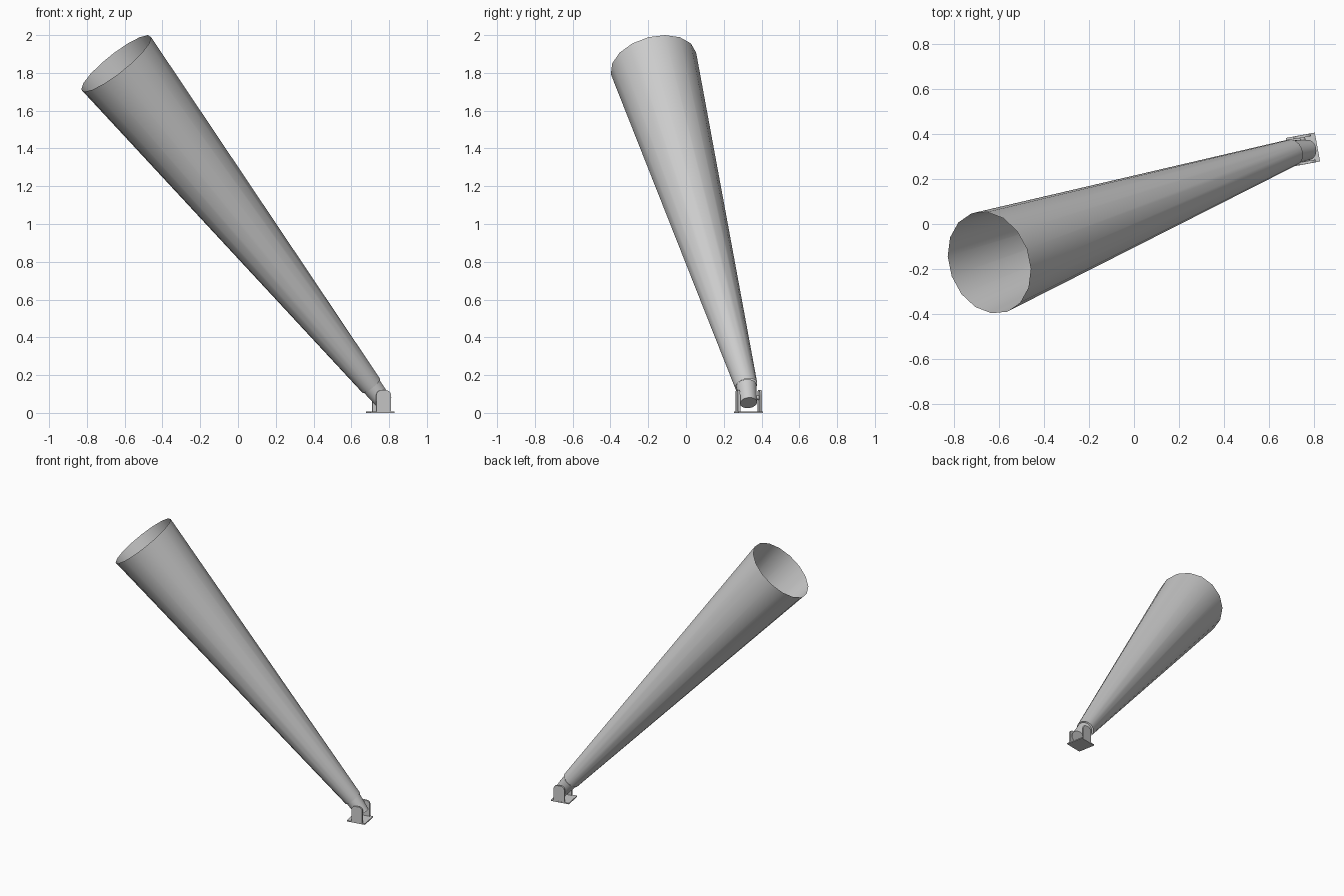
import bpy, bmesh
from math import radians
from mathutils import Vector, Matrix

cube = bpy.data.objects.get("Cube")
if cube:
    bpy.data.objects.remove(cube)


def material(name, rgb):
    m = bpy.data.materials.new(name)
    m.use_nodes = True
    m.diffuse_color = (*rgb, 1)
    m.node_tree.nodes["Principled BSDF"].inputs["Base Color"].default_value = (*rgb, 1)
    return m


grey = material("light grey", (0.6, 0.6, 0.6))


def finish(bm, name, matrix=Matrix(), smooth=False):
    mesh = bpy.data.meshes.new(name)
    bmesh.ops.recalc_face_normals(bm, faces=bm.faces)
    bm.transform(matrix)
    bm.to_mesh(mesh)
    bm.free()
    obj = bpy.data.objects.new(name, mesh)
    bpy.context.collection.objects.link(obj)
    mesh.materials.append(grey)
    if smooth:
        bpy.ops.object.select_all(action="DESELECT")
        obj.select_set(True)
        bpy.context.view_layer.objects.active = obj
        bpy.ops.object.shade_smooth_by_angle(angle=radians(40))
    return obj


def tube(name, start, end, r1, r2, sides, caps):
    """Tapered round part running from start to end."""
    axis = end - start
    bm = bmesh.new()
    bmesh.ops.create_cone(bm, cap_ends=caps, segments=sides,
                          radius1=r1, radius2=r2, depth=axis.length)
    turn = axis.to_track_quat("Z", "Y").to_matrix().to_4x4()
    return finish(bm, name, Matrix.Translation((start + end) / 2) @ turn, True)


def box(name, size, centre, frame, round_top=0):
    bm = bmesh.new()
    bmesh.ops.create_cube(bm, size=1)
    bmesh.ops.scale(bm, vec=size, verts=bm.verts)
    if round_top:
        edges = [e for e in bm.edges if all(v.co.z > 0 for v in e.verts)
                 and abs(e.verts[0].co.x - e.verts[1].co.x) < 1e-5]
        bmesh.ops.bevel(bm, geom=edges, offset=round_top, segments=5,
                        profile=0.5, affect="EDGES")
    return finish(bm, name, frame @ Matrix.Translation(centre), bool(round_top))


# Base plate and the two yoke ears share one turned frame
frame = Matrix.Translation((0.753, 0.331, 0)) @ Matrix.Rotation(radians(10.5), 4, "Z")
box("base_plate", (0.131, 0.131, 0.008), (0, 0, 0.004), frame)
for side, label in ((-1, "front"), (1, "back")):
    box(label + "_yoke_ear", (0.078, 0.012, 0.116), (0.007, side * 0.059, 0.062),
        frame, 0.026)

# Lamp housing, with a pivot pin between the ears
mouth = Vector((0.705, 0.319, 0.144))
tail = Vector((0.777, 0.331, 0.053))
tube("lamp_housing", tail, mouth, 0.045, 0.054, 24, True)
tube("pivot_pin", frame @ Vector((0.007, -0.058, 0.08)),
     frame @ Vector((0.007, 0.058, 0.08)), 0.012, 0.012, 12, True)

# Long open beam cone
tube("light_beam", mouth, Vector((-0.645, -0.172, 1.85)), 0.06, 0.233, 16, False)
